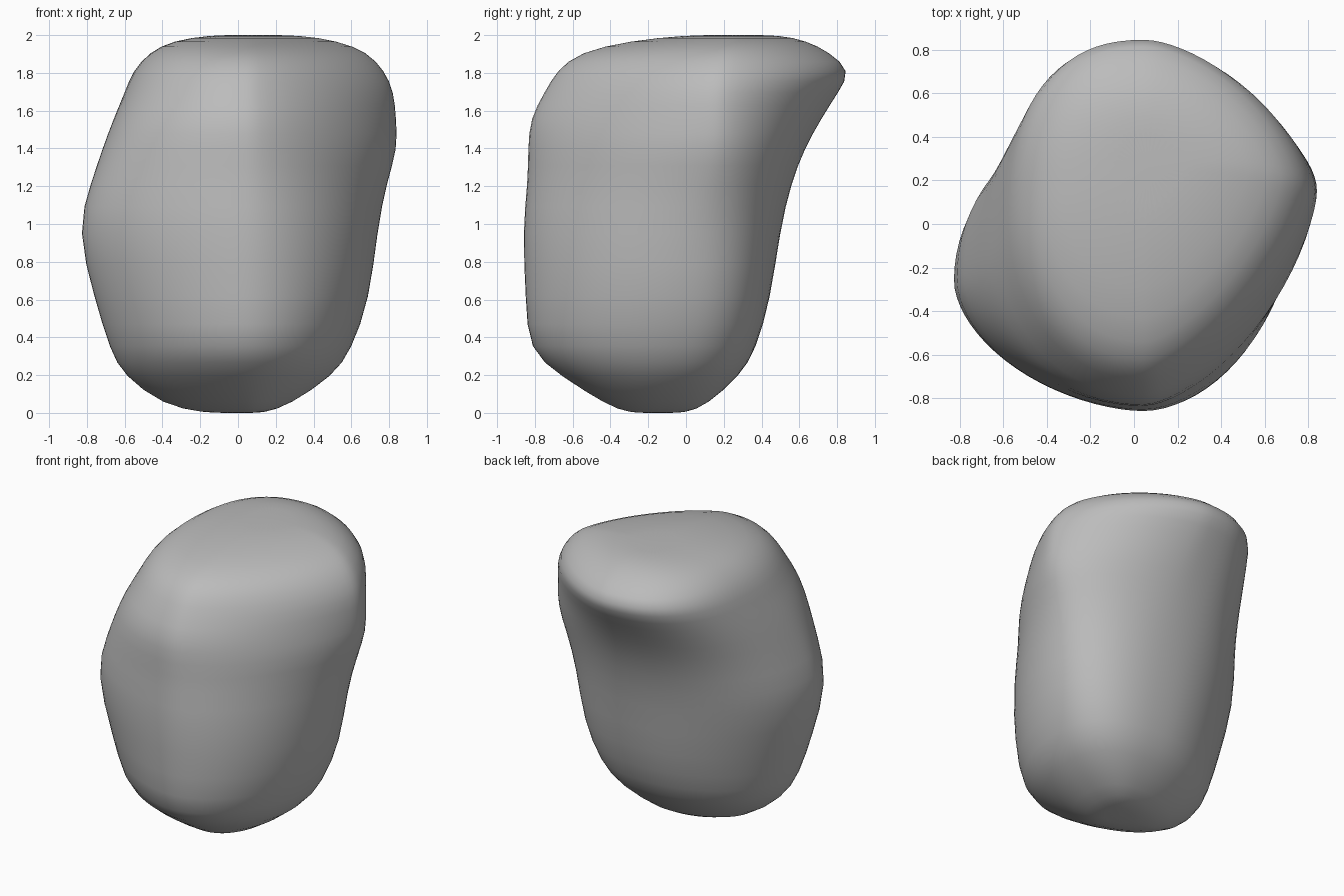
import bpy
import bmesh
from math import cos, sin, pi, copysign

# Remove the default cube only
default_cube = bpy.data.objects.get("Cube")
if default_cube:
    bpy.data.objects.remove(default_cube, do_unlink=True)

SEGMENTS = 40
RIDGE_X = 0.05  # the front and back ridges run along this line

# Sections from base to crown:
# height, left x, right x, front y, back y, y of left ridge, y of right ridge
SECTIONS = [
    (0.0, -.18, .14, -.3, 0, -.15, -.15),
    (.04, -.4, .27, -.42, .11, -.15, -.13),
    (.2, -.61, .51, -.67, .29, -.2, -.1),
    (.33, -.68, .6, -.84, .37, -.22, -.06),
    (.6, -.76, .7, -.85, .45, -.25, -.02),
    (.97, -.86, .74, -.87, .5, -.27, .02),
    (1.22, -.78, .79, -.84, .56, -.24, .12),
    (1.4, -.72, .85, -.84, .63, -.18, .15),
    (1.56, -.66, .84, -.83, .72, -.1, .16),
    (1.7, -.6, .83, -.75, .81, 0, .16),
    (1.81, -.56, .78, -.69, .88, .07, .18),
    (1.91, -.47, .69, -.57, .76, .1, .2),
    (1.97, -.35, .53, -.3, .64, .15, .25),
    (2.0, -.15, .33, 0, .5, .25, .27),
]

# Roundness of each quarter, at the base and at the crown
ROUNDNESS = {
    ("right", "back"): (2.5, 1.6),
    ("left", "back"): (1.9, 2.4),
    ("left", "front"): (1.65, 2.1),
    ("right", "front"): (1.9, 1.45),
}


def superellipse(amount, power):
    """Power curve that makes quarter arcs sharper or squarer."""
    return abs(amount) ** (2 / power)


def section_point(section, angle):
    """Point on one section, made of four differently rounded quarters."""
    height, left, right, front, back, left_y, right_y = section
    c, s = cos(angle), sin(angle)
    side, ridge_y = (right, right_y) if c >= 0 else (left, left_y)
    reach = back if s >= 0 else front
    low, high = ROUNDNESS["right" if c >= 0 else "left",
                          "back" if s >= 0 else "front"]
    blend = min(1, max(0, (height - 0.8) / 0.8))
    power = low + (high - low) * blend
    x = RIDGE_X + (side - RIDGE_X) * superellipse(c, power)
    y = ridge_y + (reach - ridge_y) * superellipse(s, power)
    return x, y, height


# Loft the boulder through its sections
bm = bmesh.new()
rings = []
for section in SECTIONS:
    ring = [bm.verts.new(section_point(section, 2 * pi * i / SEGMENTS))
            for i in range(SEGMENTS)]
    rings.append(ring)
for lower, upper in zip(rings, rings[1:]):
    for i in range(SEGMENTS):
        j = (i + 1) % SEGMENTS
        bm.faces.new((lower[i], lower[j], upper[j], upper[i]))

# Close the base and the crown with fans
for ring, height in ((rings[0], 0.0), (rings[-1], 2.0)):
    centre_x = sum(v.co.x for v in ring) / SEGMENTS
    centre_y = sum(v.co.y for v in ring) / SEGMENTS
    hub = bm.verts.new((centre_x, centre_y, height))
    for i in range(SEGMENTS):
        bm.faces.new((ring[i], ring[(i + 1) % SEGMENTS], hub))

bmesh.ops.recalc_face_normals(bm, faces=bm.faces)
mesh = bpy.data.meshes.new("boulder")
bm.to_mesh(mesh)
bm.free()
boulder = bpy.data.objects.new("boulder", mesh)
bpy.context.collection.objects.link(boulder)

# Plain grey stone
stone = bpy.data.materials.new("grey_stone")
stone.use_nodes = True
colour = (0.5, 0.5, 0.5, 1)
stone.diffuse_color = colour
stone.node_tree.nodes["Principled BSDF"].inputs["Base Color"].default_value = colour
mesh.materials.append(stone)

# Smooth, weathered surface
rounding = boulder.modifiers.new("rounding", "SUBSURF")
rounding.levels = rounding.render_levels = 1
bpy.ops.object.select_all(action="DESELECT")
boulder.select_set(True)
bpy.context.view_layer.objects.active = boulder
bpy.ops.object.shade_smooth()
